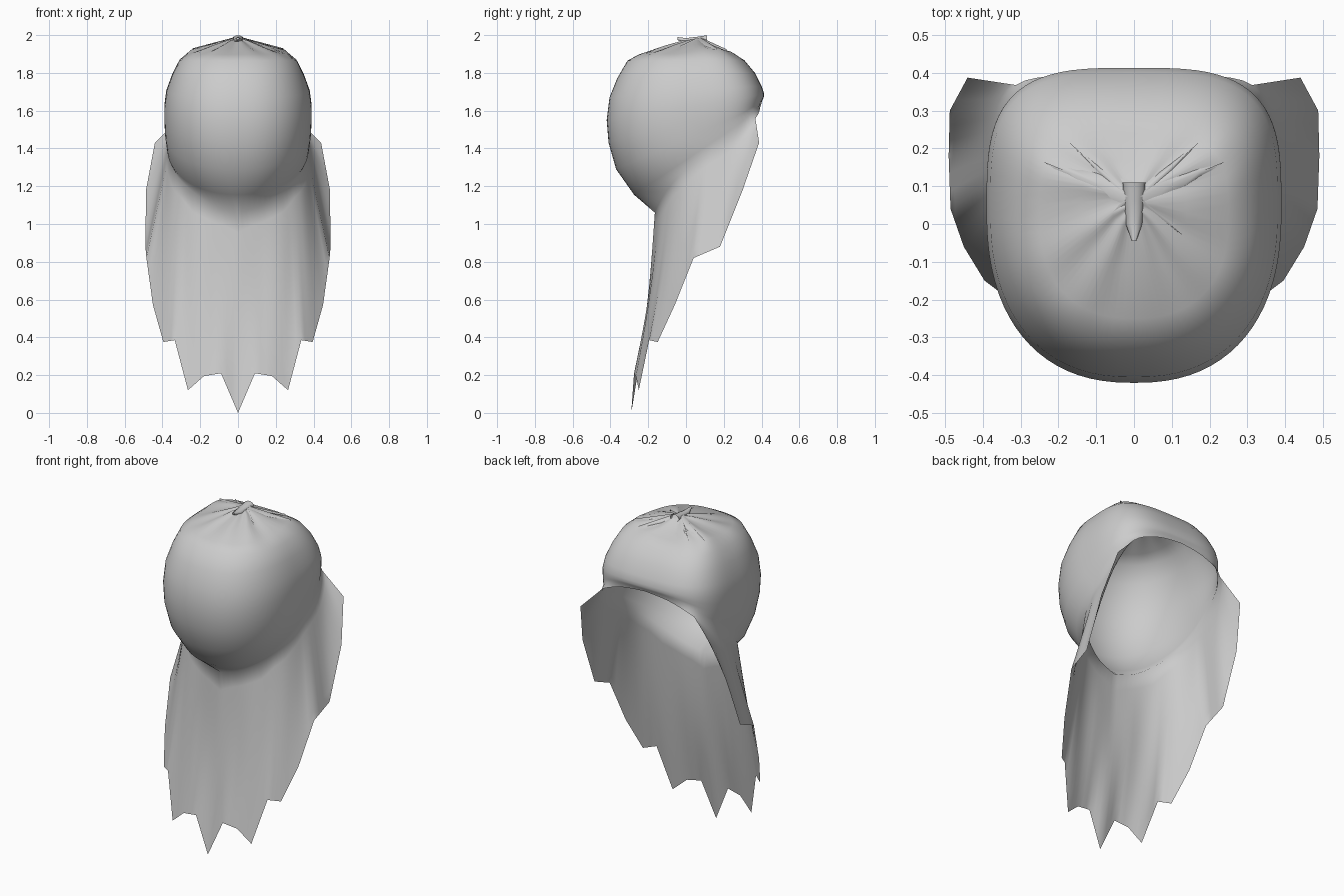
import bpy, bmesh, math
from mathutils import Vector

if "Cube" in bpy.data.objects:
    bpy.data.objects.remove(bpy.data.objects["Cube"])

cloth = bpy.data.materials.new("grey cloth")
cloth.use_nodes = True
cloth.diffuse_color = (0.6, 0.6, 0.6, 1)
cloth.node_tree.nodes["Principled BSDF"].inputs["Base Color"].default_value = (0.6, 0.6, 0.6, 1)


def spline(points, t):
    """Smooth curve through the points, t from 0 to 1."""
    n = len(points) - 1
    i = min(int(t * n), n - 1)
    f = t * n - i
    a, b, c, d = (Vector(points[min(max(k, 0), n)]) for k in (i - 1, i, i + 1, i + 2))
    return 0.5 * (2 * b + (c - a) * f + (2 * a - 5 * b + 4 * c - d) * f**2 + (3 * b - a - 3 * c + d) * f**3)


def add_sheet(bm, rows, closed=False):
    """Surface through rows of points."""
    grid = [[bm.verts.new(p) for p in row] for row in rows]
    w = len(rows[0])
    for up, low in zip(grid, grid[1:]):
        for c in range(w if closed else w - 1):
            d = (c + 1) % w
            bm.faces.new((up[c], low[c], low[d], up[d]))


def finish(name, bm):
    """Weld the sheets and turn them into one smooth object."""
    bmesh.ops.remove_doubles(bm, verts=bm.verts, dist=0.0005)
    bmesh.ops.recalc_face_normals(bm, faces=bm.faces)
    mesh = bpy.data.meshes.new(name)
    bm.to_mesh(mesh)
    bm.free()
    mesh.materials.append(cloth)
    mesh.shade_smooth()
    bpy.context.collection.objects.link(bpy.data.objects.new(name, mesh))


# Rim where the hood meets the drape, front centre to back centre
RIM = [(0, -.165, 1.06), (.12, -.15, 1.095), (.23, -.11, 1.165), (.31, -.05, 1.24),
       (.352, .03, 1.31), (.368, .14, 1.375), (.358, .28, 1.465), (.305, .372, 1.565),
       (.16, .395, 1.625), (0, .40, 1.645)]

# Hood rings: half width, front y, back y, front z, back z, front squareness
RINGS = [(.02, .03, .08, 1.978, 1.978, .85), (.06, -.01, .11, 1.97, 1.968, .85),
         (.14, -.12, .17, 1.937, 1.945, .85), (.25, -.25, .24, 1.897, 1.912, .85),
         (.31, -.31, .31, 1.865, 1.866, .85), (.35, -.365, .365, 1.77, 1.80, .85),
         (.38, -.405, .40, 1.67, 1.73, .85), (.39, -.42, .413, 1.55, 1.68, .85),
         (.39, -.41, .412, 1.43, 1.65, .86), (.386, -.37, .41, 1.29, 1.63, .9),
         (.375, -.275, .405, 1.155, 1.61, .95)]

# Ragged hem, front centre tip to back corner
HEM = [(0, -.29, 0), (.09, -.275, .21), (.18, -.265, .195), (.265, -.25, .12),
       (.335, -.195, .385), (.395, -.15, .375), (.45, -.06, .57), (.485, .04, .82),
       (.49, .18, .88), (.487, .30, 1.18), (.44, .387, 1.43)]
SUB, ROWS = 3, 10
SPAN = SUB * (len(HEM) - 1)   # drape columns on each side
HALF = SPAN + 9               # hood columns on each side


def rim_point(k, side):
    p = spline(RIM, k / HALF)
    return Vector((p.x * side, p.y, p.z))


def ring_point(i, a):
    half, yf, yb, zf, zb, square = RINGS[i]
    s, c = math.sin(a), math.cos(a)
    p = square if c > 0 else .6
    mid = yf * .45 + yb * .55
    reach = mid - yf if c > 0 else yb - mid
    x = math.copysign(abs(s) ** p, s) * half
    y = mid - math.copysign(abs(c) ** p, c) * reach
    z = zf + (zb - zf) * (y - yf) / (yb - yf)
    # raised arch at the back opening
    z += .012 * max(0, i - 6) * max(0, -c) ** 3
    # gathered pleats fading out away from the knot, the dip behind it, the raised shoulders
    z += .006 * math.sin(9 * a) * math.exp(-((half - .12) / .08) ** 2)
    z -= .025 * math.exp(-(x / .11) ** 2 - ((y - .165) / .04) ** 2)
    if i < 6:
        z += .018 * math.exp(-((abs(x) - .22) / .08) ** 2 - ((y - .13) / .1) ** 2)
    return Vector((x, y, z))


def drape_column(j, side):
    i = min(j // SUB, len(HEM) - 2)
    hem = Vector(HEM[i]).lerp(Vector(HEM[i + 1]), j / SUB - i)
    hem.x *= side
    t = j / SPAN
    top = rim_point(j, side)
    out = Vector((hem.x, hem.y - .25, 0)).normalized()
    column = []
    for r in range(ROWS + 1):
        f = r / ROWS
        p = top.lerp(hem, f)
        # soft folds across the front
        wave = math.sin(math.pi * f)
        p += out * wave * .005 * math.cos(t * 24) * (1 - t)
        p.y += .022 * wave * (1 - t) ** 2
        column.append(p)
    return column


# Hood and drape are one continuous cloth, open at the back
bm = bmesh.new()
hood = [[ring_point(i, math.pi * k / HALF) for k in range(2 * HALF)] for i in range(len(RINGS))]
hood.append([rim_point(k, 1) if k <= HALF else rim_point(2 * HALF - k, -1) for k in range(2 * HALF)])
add_sheet(bm, hood, closed=True)
columns = [drape_column(j, -1) for j in range(SPAN, 0, -1)] + [drape_column(j, 1) for j in range(SPAN + 1)]
add_sheet(bm, list(zip(*columns)))
finish("draped_hood", bm)

# Knot at the crown: a flattened tuft pointing forward
tuft = [(.11, .03, 1.979, .021), (.06, .026, 1.975, .017), (0, .022, 1.97, .015), (-.045, .006, 1.982, .008)]
bm = bmesh.new()
add_sheet(bm, [[Vector((w * math.cos(a), y, z + h * math.sin(a)))
                for a in (2 * math.pi * k / 10 for k in range(10))]
               for y, w, z, h in tuft], closed=True)
finish("crown_knot", bm)

# Pinched folds running out from the knot
FOLDS = (("long_fold", (.24, .165, 1.93), .045),
         ("back_fold", (.17, .215, 1.925), .018),
         ("front_fold", (.13, -.03, 1.943), .018))
for side in (-1, 1):
    for name, end, width in FOLDS:
        start, end = Vector((.01, .07, 1.975)), Vector(end)
        run = end - start
        across = Vector((-run.y, run.x, 0)).normalized() * width
        rows = []
        for f in (0, .35, .7, 1):
            mid = start + run * f
            w = across * (1 - f)
            drop = Vector((0, 0, .012))
            ridge = mid + Vector((0, 0, .016 * (1 - f)))
            rows.append([Vector((p.x * side, p.y, p.z)) for p in (mid - w - drop, ridge, mid + w - drop)])
        bm = bmesh.new()
        add_sheet(bm, rows)
        finish(name + ("_left" if side > 0 else "_right"), bm)
